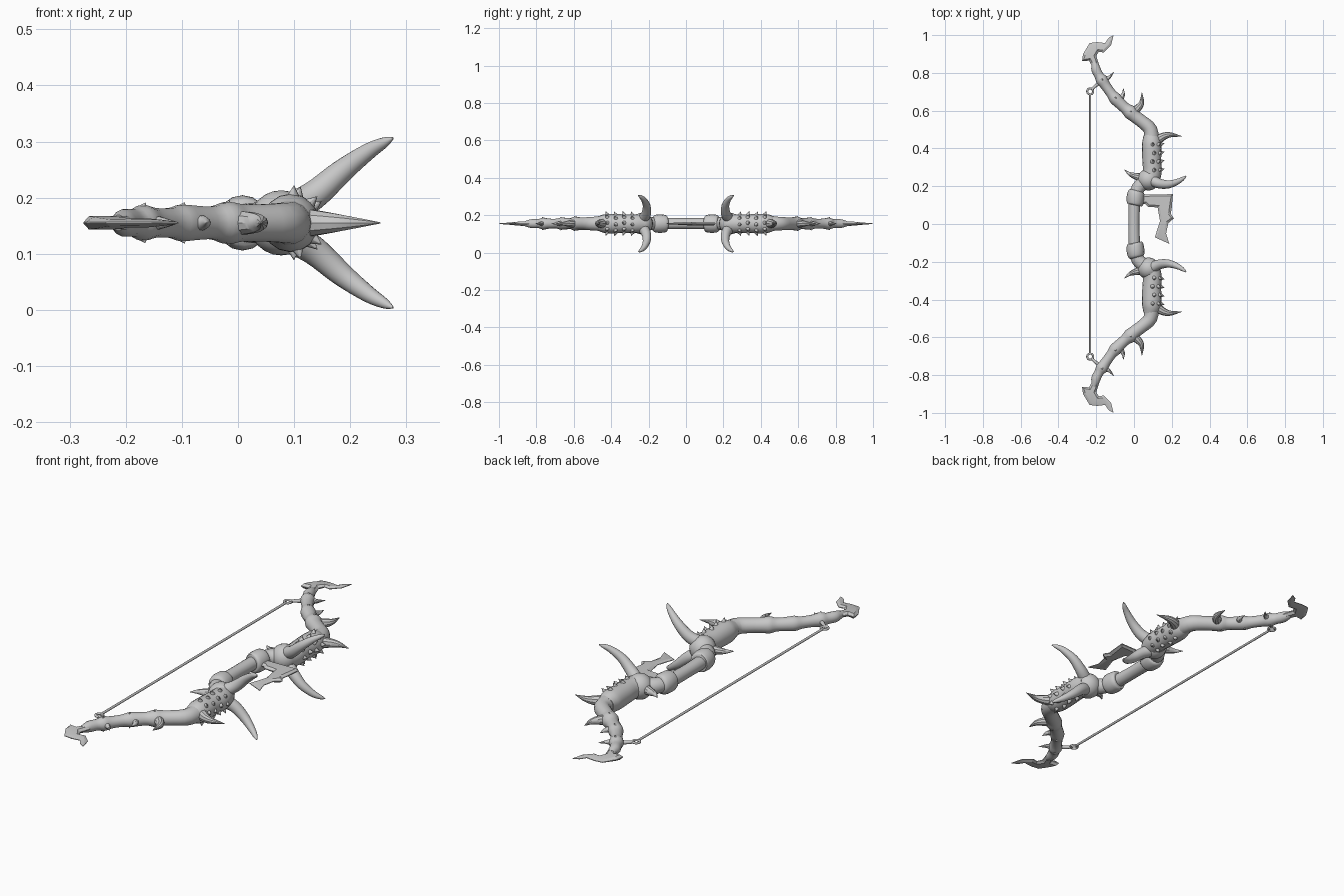
import bpy, bmesh, math
from mathutils import Vector

cube = bpy.data.objects.get("Cube")
if cube:
    bpy.data.objects.remove(cube, do_unlink=True)

MID = 0.155  # height of the bow's flat centre plane

mat = bpy.data.materials.new("plain grey")
mat.use_nodes = True
GREY = (0.58, 0.58, 0.58, 1)
mat.diffuse_color = GREY
mat.node_tree.nodes["Principled BSDF"].inputs["Base Color"].default_value = GREY


def finish(bm, name, mirror=(), smooth=35):
    """Turn a bmesh into an object, mirrored about the centre planes."""
    bmesh.ops.recalc_face_normals(bm, faces=bm.faces)
    me = bpy.data.meshes.new(name)
    bm.to_mesh(me)
    bm.free()
    ob = bpy.data.objects.new(name, me)
    ob.location.z = MID
    me.materials.append(mat)
    bpy.context.collection.objects.link(ob)
    if mirror:
        mod = ob.modifiers.new("mirror", "MIRROR")
        mod.use_axis = [axis in mirror for axis in "xyz"]
        mod.use_mirror_merge = False
    bpy.ops.object.select_all(action="DESELECT")
    ob.select_set(True)
    bpy.context.view_layer.objects.active = ob
    bpy.ops.object.shade_smooth_by_angle(angle=math.radians(smooth))


def spline(points, steps):
    """Smooth path through (x, y, z, radius) points."""
    p = [Vector(q) for q in points]
    p = [2 * p[0] - p[1]] + p + [2 * p[-1] - p[-2]]
    out = []
    for i in range(1, len(p) - 2):
        a, b, c, d = p[i - 1:i + 3]
        for s in range(steps):
            t = s / steps
            out.append(0.5 * (2 * b + (c - a) * t + (2 * a - 5 * b + 4 * c - d) * t * t
                              + (3 * b - a - 3 * c + d) * t ** 3))
    return out + [p[-2]]


def sweep(bm, path, sides, flat=1.0):
    """Skin a round section along the path; flat scales its height."""
    rings = []
    for i, q in enumerate(path):
        tan = (path[min(i + 1, len(path) - 1)] - path[max(i - 1, 0)]).xyz.normalized()
        u = tan.cross(Vector((0, 0, 1))).normalized()
        v = u.cross(tan)
        r = max(q.w, 0.0008)
        rings.append([bm.verts.new(q.xyz + r * (u * math.cos(a) + v * flat * math.sin(a)))
                      for a in (math.tau * k / sides for k in range(sides))])
    for r0, r1 in zip(rings, rings[1:]):
        for k in range(sides):
            j = (k + 1) % sides
            bm.faces.new((r0[k], r0[j], r1[j], r1[k]))
    bm.faces.new(rings[0])
    bm.faces.new(rings[-1])


def tube(name, points, sides=16, steps=4, mirror="y", flat=1.0):
    bm = bmesh.new()
    sweep(bm, spline(points, steps), sides, flat)
    finish(bm, name, mirror)


def blade(name, outline, thick, root_y, tip_y, mirror=()):
    """Flat blade with thin edges, thinning from its root to its tip."""
    bm = bmesh.new()
    face = bm.faces.new([bm.verts.new((x, y, -0.0015)) for x, y in outline])
    ext = bmesh.ops.extrude_face_region(bm, geom=[face])
    for v in [g for g in ext["geom"] if isinstance(g, bmesh.types.BMVert)]:
        v.co.z = 0.0015
    caps = [f for f in bm.faces if len(f.verts) == len(outline)]
    bmesh.ops.inset_individual(bm, faces=caps, thickness=0.013)
    for f in caps:
        for v in f.verts:
            fade = min(1, max(0.2, (tip_y - v.co.y) / (tip_y - root_y)))
            v.co.z = math.copysign(thick * fade, v.co.z)
    bmesh.ops.triangulate(bm, faces=caps)
    finish(bm, name, mirror, smooth=20)


# Grip, collars
tube("grip", [(0.004, -0.15, 0, 0.03), (0.001, -0.08, 0, 0.03), (0, 0, 0, 0.029),
              (0.001, 0.08, 0, 0.03), (0.004, 0.15, 0, 0.03)], mirror=())
tube("collar", [(0.005, 0.1, 0, 0.032), (0.006, 0.107, 0, 0.043), (0.008, 0.14, 0, 0.047),
                (0.011, 0.168, 0, 0.043), (0.013, 0.178, 0, 0.032)], flat=1.05)

# Limb root, round joint and thick armoured section
tube("limb_root", [(0.01, 0.165, 0, 0.034), (0.03, 0.2, 0, 0.036), (0.08, 0.235, 0, 0.04)])
bm = bmesh.new()
bmesh.ops.create_uvsphere(bm, u_segments=20, v_segments=12, radius=0.058)
bmesh.ops.translate(bm, verts=bm.verts, vec=(0.077, 0.235, 0))
finish(bm, "round_joint", "y")
tube("thick_section", [(0.085, 0.23, 0, 0.05), (0.097, 0.28, 0, 0.05), (0.094, 0.34, 0, 0.05),
                       (0.094, 0.4, 0, 0.052), (0.092, 0.44, 0, 0.049), (0.085, 0.475, 0, 0.036)])

# Outer limb, with knuckles along the taper
limb = [(0.094, 0.43, 0, 0.042), (0.086, 0.5, 0, 0.037), (0.045, 0.54, 0, 0.034),
        (0.005, 0.57, 0, 0.034), (-0.02, 0.592, 0, 0.038), (-0.045, 0.612, 0, 0.03),
        (-0.075, 0.64, 0, 0.031), (-0.1, 0.665, 0, 0.033), (-0.12, 0.69, 0, 0.027),
        (-0.15, 0.732, 0, 0.027), (-0.17, 0.762, 0, 0.032), (-0.185, 0.785, 0, 0.025),
        (-0.2, 0.815, 0, 0.025), (-0.205, 0.835, 0, 0.022), (-0.213, 0.86, 0, 0.014)]
tube("outer_limb", limb, sides=14, steps=3)

# Hooked tip blades
blade("tip_blade", [(-0.275, 0.862), (-0.27, 0.9), (-0.235, 0.958), (-0.196, 0.963),
                    (-0.153, 0.958), (-0.135, 0.985), (-0.108, 1.0), (-0.122, 0.945),
                    (-0.16, 0.908), (-0.187, 0.912), (-0.2, 0.89), (-0.183, 0.84),
                    (-0.222, 0.835), (-0.238, 0.865)], 0.012, 0.88, 1.01, "y")

# Jagged guard blade on one side of the grip
blade("guard_blade", [(0.02, 0.155), (0.206, 0.158), (0.2, 0.085), (0.195, 0.055),
                      (0.211, 0.03), (0.182, 0.005), (0.17, -0.05), (0.187, -0.105),
                      (0.11, -0.07), (0.138, 0.015), (0.125, 0.088), (0.075, 0.09),
                      (0.06, 0.105), (0.02, 0.105)], 0.01, 0.03, -0.15)

# Large curved horns, above and below, with blunt points
tube("large_horn", [(0.085, 0.235, 0.02, 0.03), (0.135, 0.214, 0.049, 0.026),
                    (0.185, 0.21, 0.092, 0.021), (0.232, 0.225, 0.127, 0.015),
                    (0.262, 0.243, 0.144, 0.009), (0.276, 0.255, 0.151, 0.002)], mirror="yz")

# Claws lying in the bow's plane
claws = {
    "front_claw": [(0.095, 0.415, 0, 0.03), (0.135, 0.452, 0, 0.024),
                   (0.185, 0.472, 0, 0.015), (0.254, 0.464, 0, 0.001)],
    "rear_claw": [(0.06, 0.235, 0, 0.026), (0.02, 0.25, 0, 0.02),
                  (-0.02, 0.263, 0, 0.011), (-0.05, 0.287, 0, 0.001)],
    "long_limb_spike": [(-0.015, 0.585, 0, 0.024), (0.022, 0.615, 0, 0.02),
                        (0.041, 0.645, 0, 0.013), (0.042, 0.697, 0, 0.001)],
    "middle_limb_spike": [(-0.1, 0.645, 0, 0.02), (-0.073, 0.662, 0, 0.016),
                          (-0.058, 0.685, 0, 0.01), (-0.056, 0.718, 0, 0.001)],
    "short_limb_spike": [(-0.17, 0.755, 0, 0.019), (-0.148, 0.768, 0, 0.014),
                         (-0.128, 0.78, 0, 0.008), (-0.107, 0.805, 0, 0.001)],
}
for name, path in claws.items():
    tube(name, path, sides=10)

# Thorns leaning outward on the thick section, low ones on the limb knuckles
bm = bmesh.new()


def thorn(base, direction, radius, length):
    d = Vector(direction).normalized()
    rot = d.to_track_quat("Z", "Y").to_matrix().to_4x4()
    rot.translation = Vector(base) + d * length / 2
    bmesh.ops.create_cone(bm, segments=8, radius1=radius, radius2=0.0005, depth=length,
                          cap_ends=True, matrix=rot)


for row in range(4):
    y = 0.285 + row * 0.045
    for k in range(5):
        a = math.radians(-85 + 40 * k + 10 * (row % 2))
        out = Vector((math.cos(a), 0.35, math.sin(a)))
        thorn((0.094 + 0.043 * math.cos(a), y, 0.043 * math.sin(a)), out, 0.014, 0.025)
for x, y, z, r in (limb[4], limb[7], limb[10]):
    for s in (-1, 1):
        thorn((x, y, s * r * 0.75), (0.4, 0.5, s), 0.011, 0.014)
finish(bm, "thorns", "y", smooth=50)

# Bowstring, end rings and links to the limbs
STRING_X = -0.232
tube("bowstring", [(STRING_X, y, 0, 0.0055) for y in (-0.69, 0, 0.69)], sides=12, mirror=())
bm = bmesh.new()
ring = [Vector((STRING_X + 0.016 * math.cos(a), 0.702 + 0.016 * math.sin(a), 0, 0.0055))
        for a in (math.tau * k / 16 for k in range(17))]
sweep(bm, ring, 8)
finish(bm, "string_ring", "y", smooth=60)
tube("ring_link", [(-0.222, 0.714, 0, 0.007), (-0.205, 0.73, 0, 0.008),
                   (-0.17, 0.755, 0, 0.011)], sides=12)
